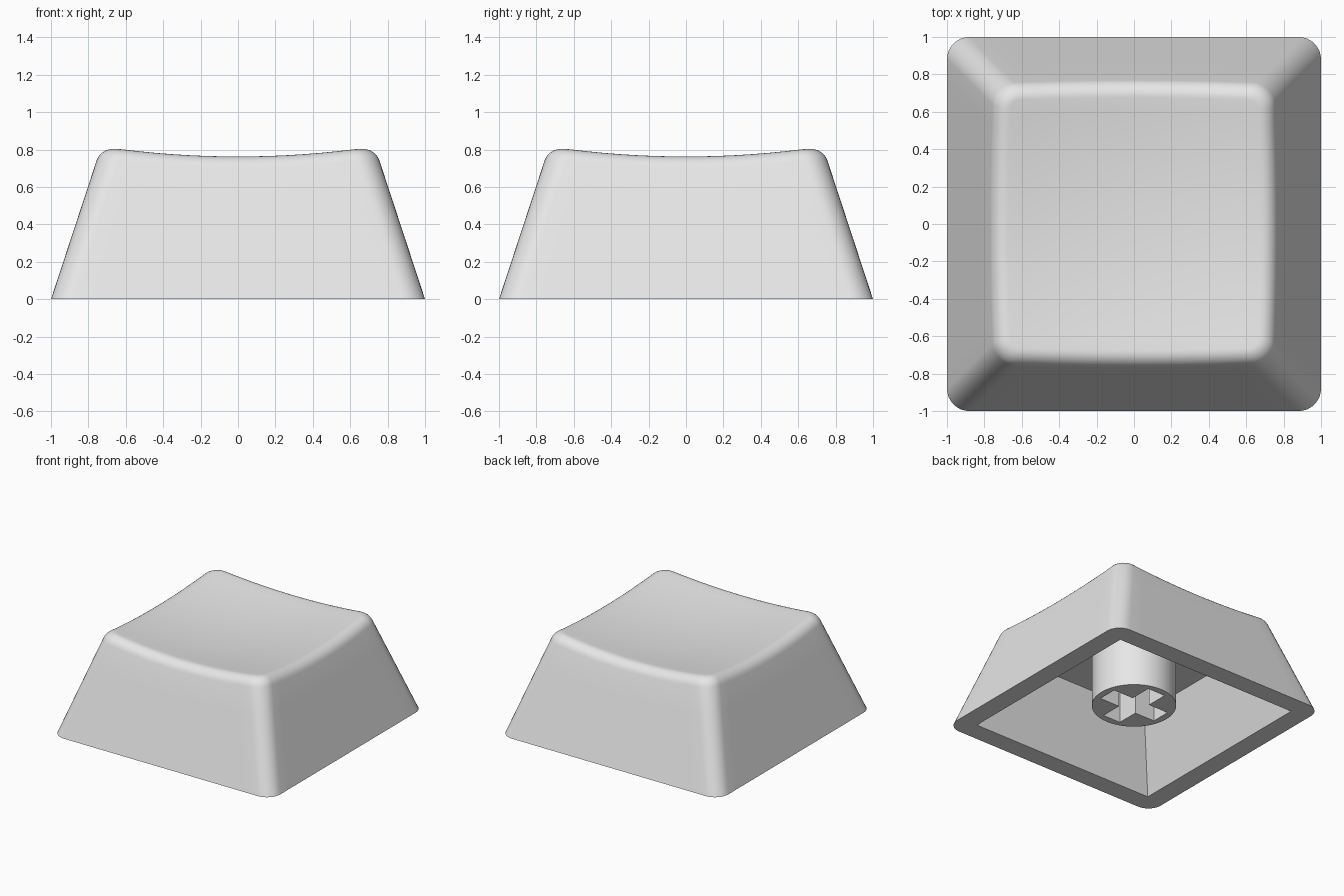
import bpy, bmesh, math
from mathutils import Vector

if "Cube" in bpy.data.objects:
    bpy.data.objects.remove(bpy.data.objects["Cube"])

ARC, SIDE = 8, 14            # segments per rounded corner / straight side
RADIUS, FILLET = 0.12, 0.07  # plan corner radius, top edge rounding

grey = bpy.data.materials.new("light_grey")
grey.diffuse_color = (0.8, 0.8, 0.8, 1)
grey.use_nodes = True
grey.node_tree.nodes["Principled BSDF"].inputs["Base Color"].default_value = grey.diffuse_color


def finish(bm, name):
    bmesh.ops.recalc_face_normals(bm, faces=bm.faces)
    mesh = bpy.data.meshes.new(name)
    bm.to_mesh(mesh)
    bm.free()
    mesh.materials.append(grey)
    ob = bpy.data.objects.new(name, mesh)
    bpy.context.collection.objects.link(ob)
    bpy.ops.object.select_all(action='DESELECT')
    ob.select_set(True)
    bpy.context.view_layer.objects.active = ob
    bpy.ops.object.shade_smooth_by_angle(angle=math.radians(30))
    return ob


# Perimeter slots: (corner index, arc fraction, fraction along following side)
slots = []
for c in range(4):
    slots += [(c, i / ARC, 0) for i in range(ARC + 1)]
    slots += [(c, 1, j / SIDE) for j in range(1, SIDE)]


def plan(slot, half, r):
    """Point of a rounded square in plan."""
    c, a, s = slot

    def corner(k, frac):
        ang = (k + frac) * math.pi / 2
        mid = math.pi / 4 + k * math.pi / 2
        d = (half - r) * math.sqrt(2)
        return Vector((d * math.cos(mid) + r * math.cos(ang),
                       d * math.sin(mid) + r * math.sin(ang), 0))
    return corner(c, a).lerp(corner(c + 1, 0), s) if s else corner(c, a)


def wall_half(z):
    return 1 - 0.329 * z


def dish(p):
    return 0.714 + 0.105 * (p.x ** 2 + p.y ** 2)


def at(p, z):
    return Vector((p.x, p.y, z))


def column(slot):
    """Section from the cavity ceiling, around the skirt, to the dish centre."""
    pts = [Vector((0, 0, 0.56)), at(plan(slot, 0.63, 0), 0.56),
           at(plan(slot, 0.84, 0), 0)]
    # where the wall would meet the dish without rounding
    zt = 0.78
    for _ in range(8):
        zt = dish(plan(slot, wall_half(zt), RADIUS))
    za = zt - FILLET
    for i in range(5):
        z = za * i / 4
        pts.append(at(plan(slot, wall_half(z), RADIUS), z))
    # rounded top edge
    a = pts[-1]
    m = at(plan(slot, wall_half(zt), RADIUS), zt)
    b = plan(slot, wall_half(zt) - FILLET, RADIUS - FILLET)
    b.z = dish(b)
    w = 0.77
    for i in range(1, 8):
        t = i / 7
        k0, k1, k2 = (1 - t) ** 2, 2 * w * t * (1 - t), t * t
        pts.append((a * k0 + m * k1 + b * k2) / (k0 + k1 + k2))
    # scooped top
    for i in range(9, -1, -1):
        p = b * (i / 10)
        pts.append(at(p, dish(p)))
    return pts


# Hollow cap shell
bm = bmesh.new()
cols = [[bm.verts.new(p) for p in column(s)] for s in slots]
for i, c0 in enumerate(cols):
    c1 = cols[(i + 1) % len(cols)]
    for j in range(len(c0) - 1):
        bm.faces.new((c0[j], c1[j], c1[j + 1], c0[j + 1]))
bmesh.ops.remove_doubles(bm, verts=bm.verts, dist=1e-5)
finish(bm, "cap_shell")

# Stem with a cross-shaped socket
bm = bmesh.new()
L, W, Z0, Z1 = 0.262, 0.08, 0.11, 0.6
circle = [(0.318 * math.cos(i * math.pi / 24), 0.318 * math.sin(i * math.pi / 24))
          for i in range(48)]
cross = []
for k in range(4):
    ca, sa = round(math.cos(k * math.pi / 2)), round(math.sin(k * math.pi / 2))
    cross += [(x * ca - y * sa, x * sa + y * ca) for x, y in ((L, -W), (L, W), (W, W))]
edges = []
for loop in (circle, cross):
    vs = [bm.verts.new((x, y, Z0)) for x, y in loop]
    edges += [bm.edges.new((vs[i], vs[(i + 1) % len(vs)])) for i in range(len(vs))]
bmesh.ops.triangle_fill(bm, use_beauty=True, use_dissolve=False, edges=edges)
ext = bmesh.ops.extrude_face_region(bm, geom=bm.faces[:], use_keep_orig=True)
bmesh.ops.translate(bm, vec=(0, 0, Z1 - Z0),
                    verts=[g for g in ext["geom"] if isinstance(g, bmesh.types.BMVert)])
finish(bm, "stem")
